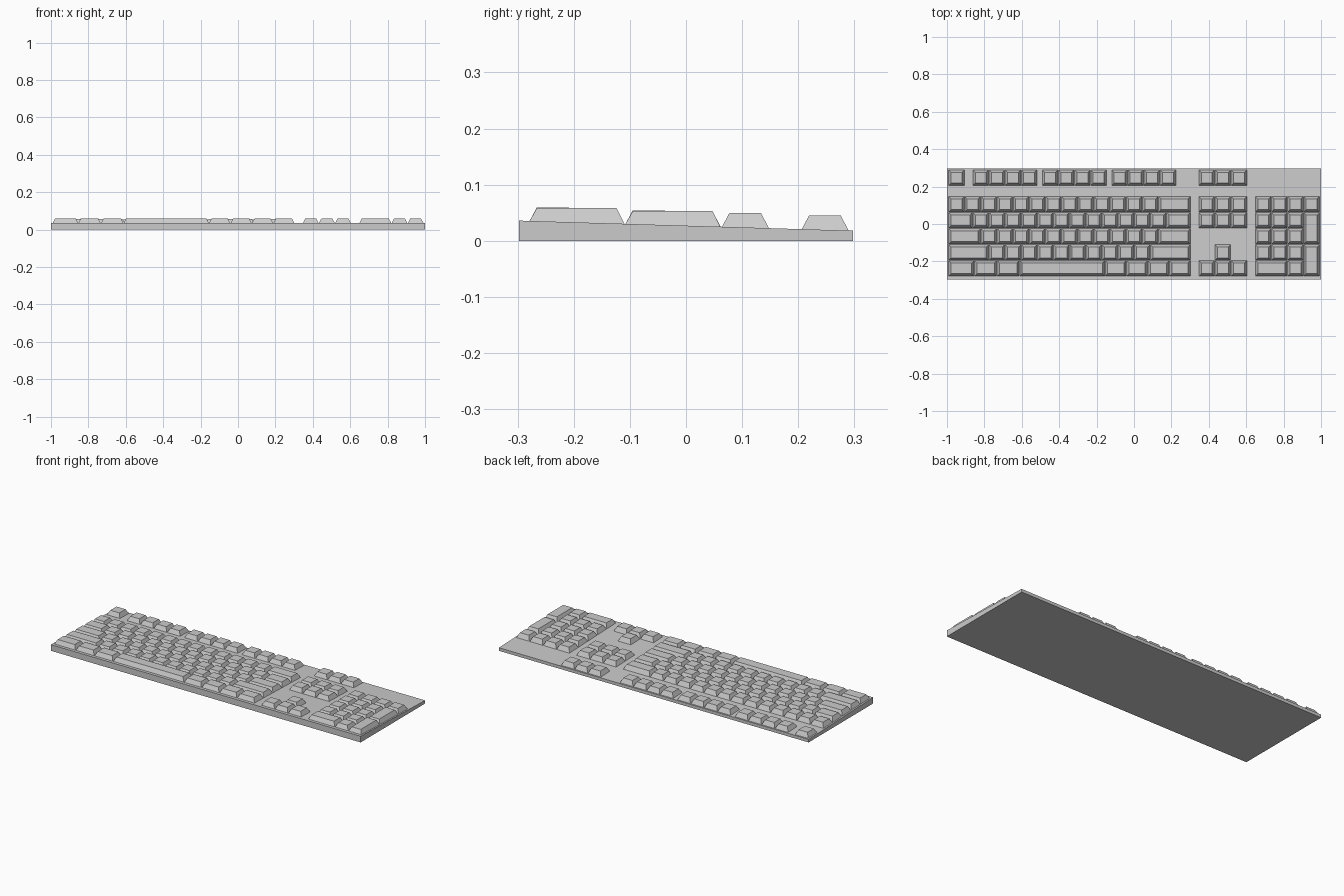
import bpy, bmesh

if "Cube" in bpy.data.objects:
    bpy.data.objects.remove(bpy.data.objects["Cube"])

U = 0.0863            # one key unit in x
X0 = -0.992           # left edge of key field
P = 0.0856            # row pitch in y
ROWS = {"F": 0.248, "N": 0.106, "Q": 0.020, "A": -0.066, "Z": -0.152, "S": -0.237}
HALF_D = 0.2975
GAP = 0.001


def deck(y):
    """Height of the sloping case top."""
    return 0.036 + (0.018 - 0.036) * (y + HALF_D) / (2 * HALF_D)


def hexa(bm, low, high):
    """Closed six-sided solid from two matching four-point loops."""
    a = [bm.verts.new(p) for p in low]
    b = [bm.verts.new(p) for p in high]
    bm.faces.new(a[::-1])
    bm.faces.new(b)
    for i in range(4):
        j = (i + 1) % 4
        bm.faces.new((a[i], a[j], b[j], b[i]))


def finish(bm, name):
    mesh = bpy.data.meshes.new(name)
    bm.to_mesh(mesh)
    bm.free()
    bpy.context.collection.objects.link(bpy.data.objects.new(name, mesh))


def rect(x0, x1, y0, y1):
    return [(x0, y0), (x1, y0), (x1, y1), (x0, y1)]


def key(bm, u, w, row, rows_tall=1):
    """Tapered keycap; tall keys extend backward from the given row."""
    x0, x1 = X0 + u * U + GAP, X0 + (u + w) * U - GAP
    y0 = ROWS[row] - P / 2 + GAP / 2
    y1 = y0 + P * rows_tall - GAP
    top = deck((y0 + y1) / 2) + 0.0255
    low = [(x, y, deck(y) - 0.001) for x, y in rect(x0, x1, y0, y1)]
    high = [(x, y, top) for x, y in rect(x0 + 0.013, x1 - 0.013, y0 + 0.0135, y1 - 0.0145)]
    hexa(bm, low, high)


def key_run(bm, u, row, widths):
    for w in widths:
        key(bm, u, w, row)
        u += w


# Wedge case
bm = bmesh.new()
base = rect(-1, 1, -HALF_D, HALF_D)
hexa(bm, [(x, y, 0) for x, y in base], [(x, y, deck(y)) for x, y in base])
finish(bm, "case")

# Function row
bm = bmesh.new()
key(bm, 0, 1, "F")
for start in (1.5, 5.8, 10.1):
    key_run(bm, start, "F", [1] * 4)
finish(bm, "function_keys")

# Main typing block
bm = bmesh.new()
key_run(bm, 0, "N", [1] * 13 + [2])
key_run(bm, 0, "Q", [1.5] + [1] * 12 + [1.5])
key_run(bm, 0, "A", [2] + [1] * 11 + [2])
key_run(bm, 0, "Z", [2.5] + [1] * 10 + [2.5])
key_run(bm, 0, "S", [1.6, 1.4, 1.4, 5.3] + [1.325] * 4)
finish(bm, "main_keys")

# Navigation and arrow keys
bm = bmesh.new()
for row in "FNQS":
    key_run(bm, 15.5, row, [1] * 3)
key(bm, 16.5, 1, "Z")
finish(bm, "navigation_keys")

# Number pad with two double-height keys
bm = bmesh.new()
key_run(bm, 19, "N", [1] * 4)
for row in "QAZ":
    key_run(bm, 19, row, [1] * 3)
key_run(bm, 19, "S", [2, 1])
key(bm, 22, 1, "A", 2)
key(bm, 22, 1, "S", 2)
finish(bm, "number_pad_keys")
